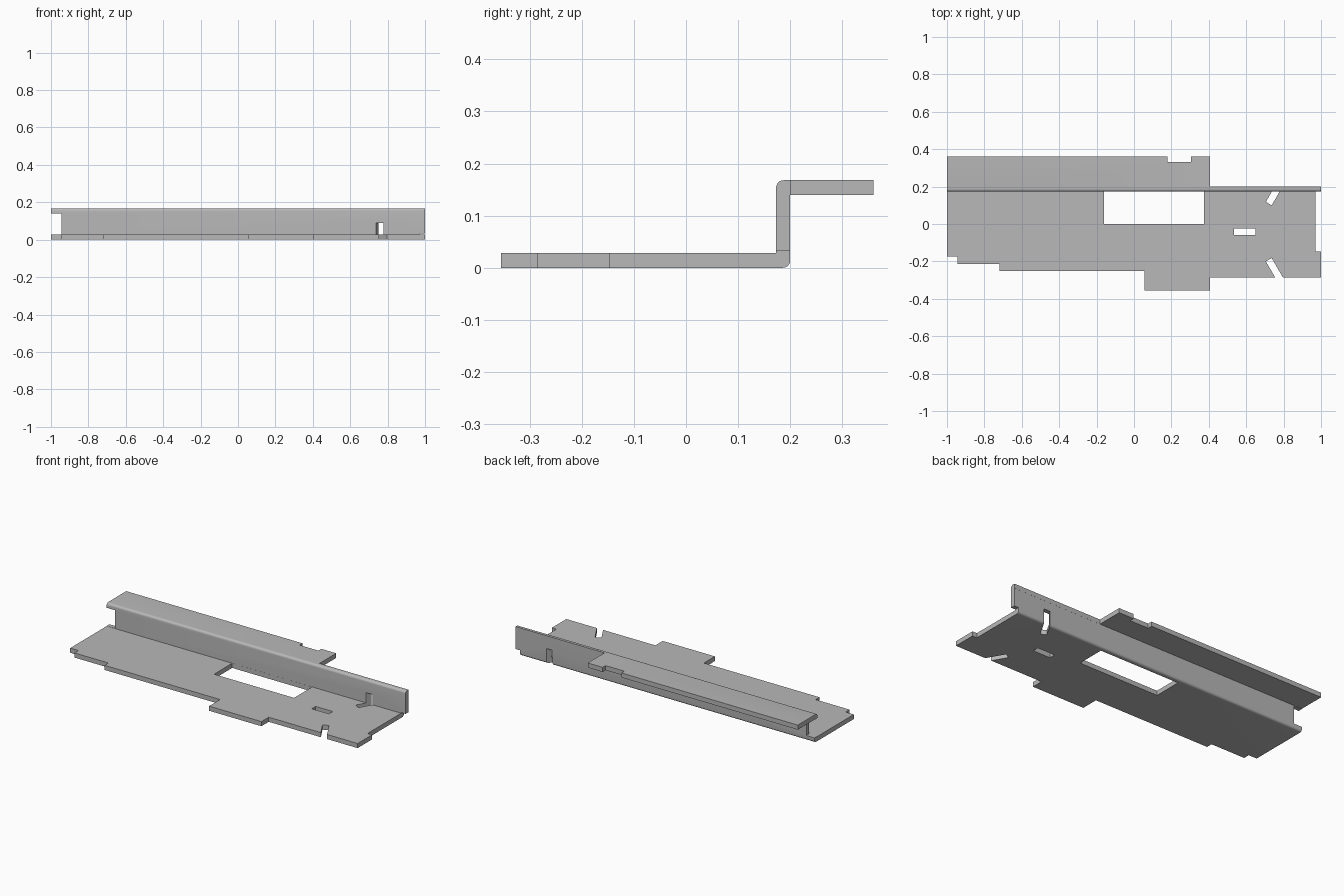
import bpy, bmesh, math
from mathutils import Vector

if "Cube" in bpy.data.objects:
    bpy.data.objects.remove(bpy.data.objects["Cube"], do_unlink=True)

steel = bpy.data.materials.new("grey_steel")
steel.use_nodes = True
colour = (0.48, 0.48, 0.48, 1)
steel.diffuse_color = colour
steel.node_tree.nodes["Principled BSDF"].inputs["Base Color"].default_value = colour

T = 0.028                     # sheet thickness
H = 0.168                     # overall height
WALL_IN, WALL_OUT = 0.173, 0.2
FRONT, BACK = -0.355, 0.36
R = 0.014                     # outer bend radius


def prism(name, points, offset):
    """Extrude a closed polygon along an offset vector."""
    bm = bmesh.new()
    face = bm.faces.new([bm.verts.new(p) for p in points])
    res = bmesh.ops.extrude_face_region(bm, geom=[face])
    moved = [v for v in res["geom"] if isinstance(v, bmesh.types.BMVert)]
    bmesh.ops.translate(bm, verts=moved, vec=offset)
    bmesh.ops.recalc_face_normals(bm, faces=bm.faces)
    mesh = bpy.data.meshes.new(name)
    bm.to_mesh(mesh)
    bm.free()
    mesh.materials.append(steel)
    obj = bpy.data.objects.new(name, mesh)
    bpy.context.collection.objects.link(obj)
    return obj


def bend(y, z, start):
    """Quarter-circle of profile points around a bend centre."""
    angles = [math.radians(start + a) for a in range(0, 91, 15)]
    return [(y + R * math.cos(a), z + R * math.sin(a)) for a in angles]


# Z-shaped folded sheet
profile = [(FRONT, 0)] + bend(WALL_OUT - R, R, -90)
profile += [(WALL_OUT, H - T), (BACK, H - T), (BACK, H)]
profile += bend(WALL_IN + R, H - R, 90) + [(WALL_IN, T), (FRONT, T)]
bracket = prism("folded_bracket", [(-1, y, z) for y, z in profile], (2, 0, 0))


def cut(points, z0, z1):
    """Remove a vertical prism from the bracket."""
    cutter = prism("cutter", [(x, y, z0) for x, y in points], (0, 0, z1 - z0))
    cutter.hide_render = True
    mod = bracket.modifiers.new("cut", "BOOLEAN")
    mod.operation = "DIFFERENCE"
    mod.solver = "EXACT"
    mod.object = cutter
    bpy.context.view_layer.objects.active = bracket
    bpy.ops.object.modifier_apply(modifier=mod.name)
    bpy.data.objects.remove(cutter, do_unlink=True)


def cut_box(x0, x1, y0, y1, z0=-0.05, z1=0.1):
    cut([(x0, y0), (x1, y0), (x1, y1), (x0, y1)], z0, z1)


# Stepped front edge of the base plate
for x0, x1, edge in ((-1.1, -0.945, -0.175), (-0.95, -0.718, -0.213),
                     (-0.72, 0.055, -0.25), (0.405, 1.1, -0.285)):
    cut_box(x0, x1, -0.5, edge)

# Relieved right end, and left end of the wall
cut_box(0.97, 1.1, -0.147, 0.3, -0.05, 0.032)
cut_box(-1.1, -0.945, 0.1, 0.3, T + 0.001, H - T - 0.001)

# Openings in the base plate
cut_box(-0.16, 0.375, 0, WALL_IN - 0.0005)
cut_box(0.535, 0.65, -0.06, -0.023)

# Short top flange with a notch
cut_box(0.405, 1.1, WALL_OUT + 0.0004, 0.5, 0.1, 0.3)
cut_box(0.18, 0.305, 0.332, 0.5, 0.1, 0.3)


# Slanted slots: one runs up into the wall, one opens at the front edge
def slanted_slot(x, y, side, top):
    along = Vector((0.5, 0.866 * side)) * 0.2
    across = Vector((0.866, -0.5 * side)) * 0.036
    a = Vector((x, y))
    cut([a, a + across, a + across + along, a + along], -0.05, top)


slanted_slot(0.705, 0.118, 1, 0.09)
slanted_slot(0.705, -0.2, -1, 0.09)

bpy.ops.object.select_all(action="DESELECT")
bracket.select_set(True)
bpy.context.view_layer.objects.active = bracket
bpy.ops.object.shade_smooth_by_angle(angle=math.radians(30))
